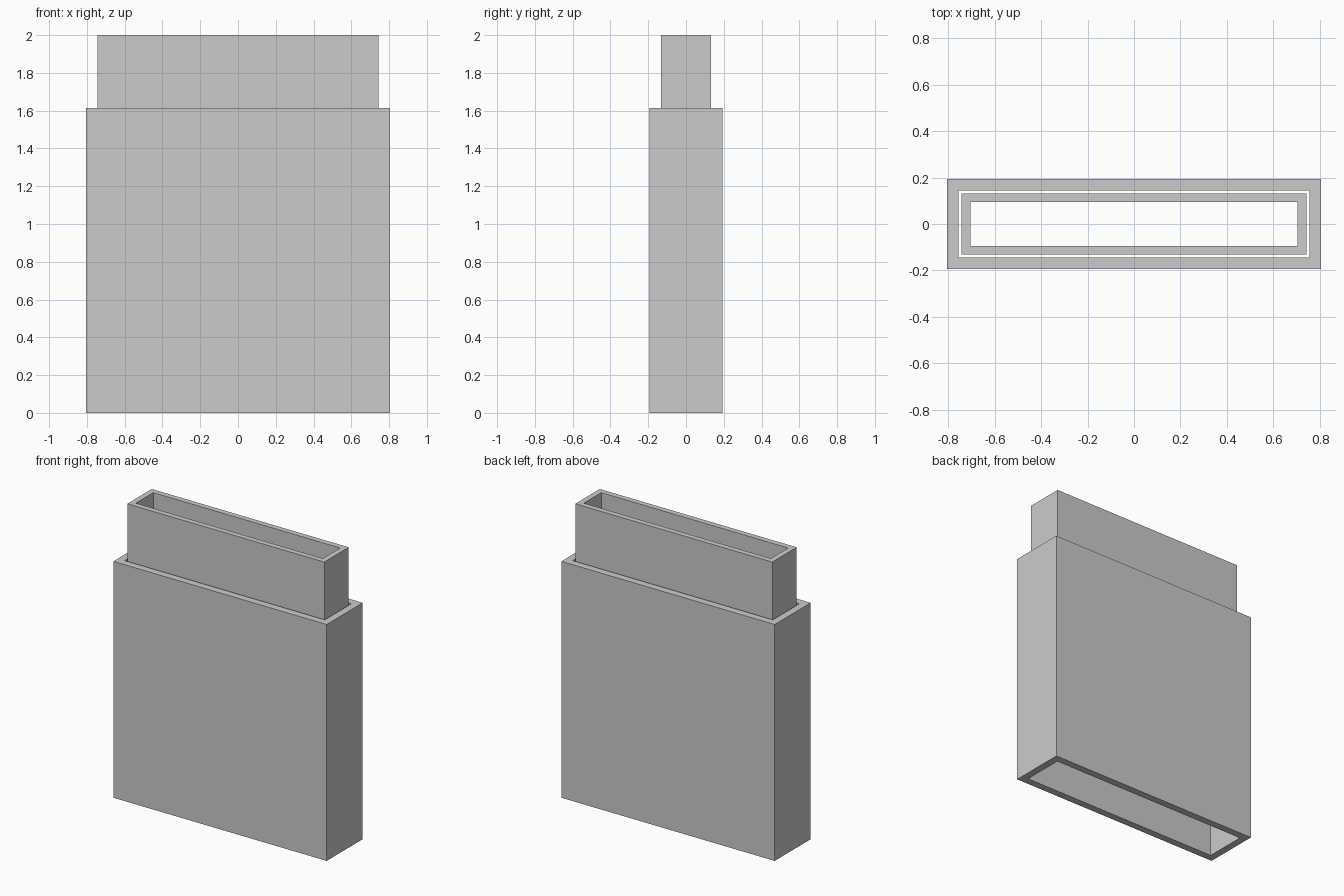
import bpy
import bmesh

cube = bpy.data.objects.get("Cube")
if cube:
    bpy.data.objects.remove(cube, do_unlink=True)

# Single plain grey
grey = bpy.data.materials.new("plain_grey")
grey.use_nodes = True
colour = (0.6, 0.6, 0.6, 1)
grey.diffuse_color = colour
grey.node_tree.nodes["Principled BSDF"].inputs["Base Color"].default_value = colour


def sleeve(name, half_x, half_y, wall, bottom, top):
    """Rectangular tube, open at both ends."""
    bm = bmesh.new()
    corners = [(-1, -1), (1, -1), (1, 1), (-1, 1)]

    def ring(inset, z):
        return [bm.verts.new((sx * (half_x - inset), sy * (half_y - inset), z))
                for sx, sy in corners]

    # Outside up, over the rim, inside down, and back under
    rings = [ring(0, bottom), ring(0, top), ring(wall, top), ring(wall, bottom)]
    for a, b in zip(rings, rings[1:] + rings[:1]):
        for i in range(4):
            j = (i + 1) % 4
            bm.faces.new((a[i], a[j], b[j], b[i]))
    bmesh.ops.recalc_face_normals(bm, faces=bm.faces)
    mesh = bpy.data.meshes.new(name)
    bm.to_mesh(mesh)
    bm.free()
    mesh.materials.append(grey)
    obj = bpy.data.objects.new(name, mesh)
    bpy.context.collection.objects.link(obj)
    return obj


# Outer sleeve, and an equally long inner sleeve slid partly out of it
length = 1.614
sleeve("outer_sleeve", 0.806, 0.194, 0.05, 0, length)
sleeve("inner_sleeve", 0.744, 0.132, 0.038, 2 - length, 2)
